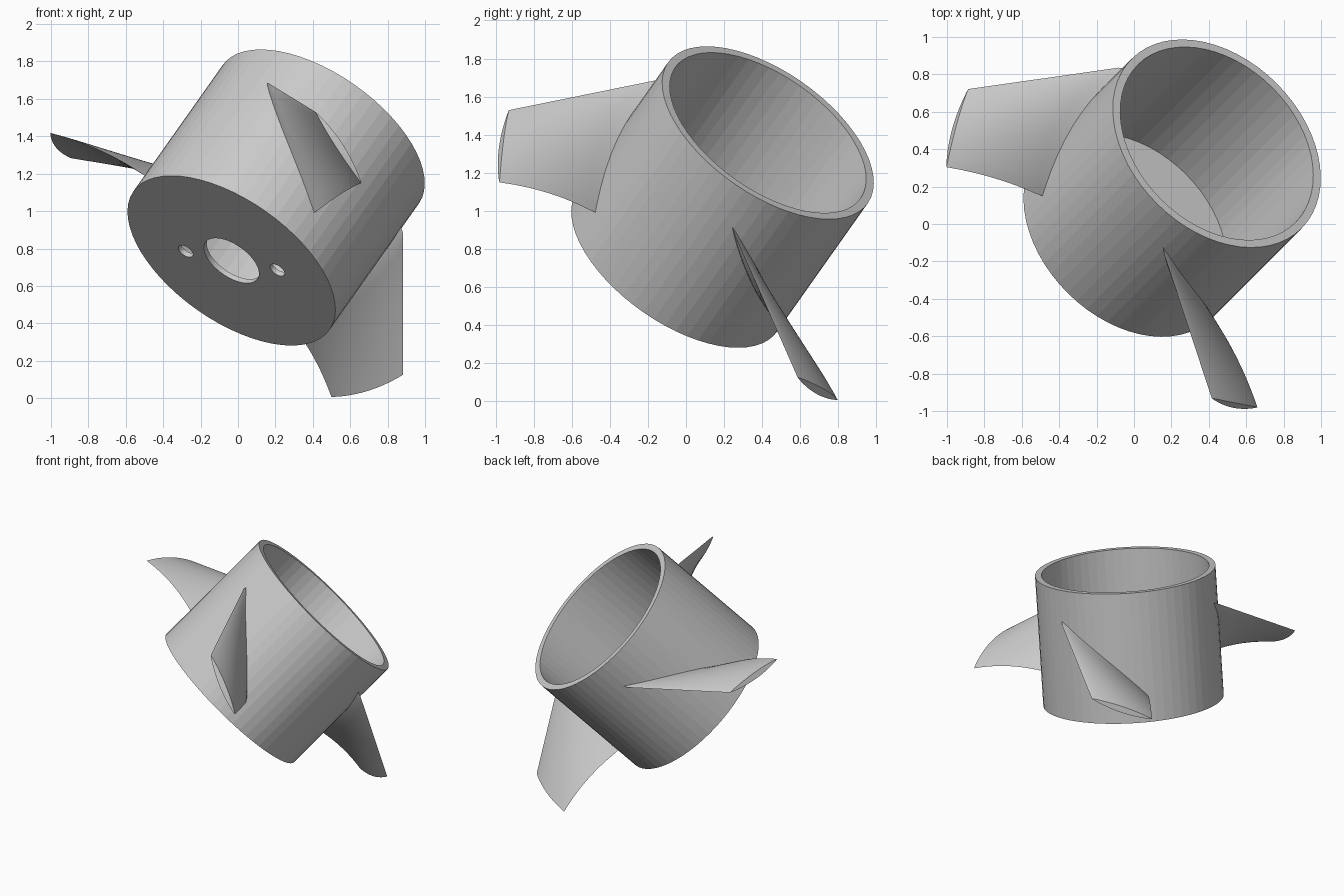
import bpy, bmesh
from math import sin, cos, pi, radians, hypot
from mathutils import Matrix, Vector

if "Cube" in bpy.data.objects:
    bpy.data.objects.remove(bpy.data.objects["Cube"])

# Tilted frame: local z runs along the hub axis, origin at the closed end
AXIS = Vector((0.5, 0.5, 0.70711))
U = Vector((0.70711, -0.70711, 0))
V = AXIS.cross(U)
FRAME = Matrix.Translation((-0.035, -0.047, 0.735)) @ Matrix((U, V, AXIS)).transposed().to_4x4()

R_OUT, R_IN, R_HOLE, HEIGHT, FLOOR = 0.642, 0.596, 0.17, 0.955, 0.03
SIDES = 60


def make_object(name, bm, angle):
    bmesh.ops.recalc_face_normals(bm, faces=bm.faces)
    mesh = bpy.data.meshes.new(name)
    bm.to_mesh(mesh)
    bm.free()
    obj = bpy.data.objects.new(name, mesh)
    bpy.context.collection.objects.link(obj)
    obj.matrix_world = FRAME
    if angle:
        bpy.ops.object.select_all(action='DESELECT')
        bpy.context.view_layer.objects.active = obj
        obj.select_set(True)
        bpy.ops.object.shade_smooth_by_angle(angle=radians(angle))
    return obj


# Hub: cup profile with a shaft hole, spun round the axis
bm = bmesh.new()
profile = [(R_HOLE, 0), (R_OUT, 0), (R_OUT, HEIGHT), (R_IN, HEIGHT), (R_IN, FLOOR), (R_HOLE, FLOOR)]
rings = [[bm.verts.new((r * cos(2 * pi * i / SIDES), r * sin(2 * pi * i / SIDES), z))
          for r, z in profile] for i in range(SIDES)]
n = len(profile)
for i in range(SIDES):
    a, b = rings[i], rings[(i + 1) % SIDES]
    for k in range(n):
        bm.faces.new((a[k], b[k], b[(k + 1) % n], a[(k + 1) % n]))
hub = make_object("hub", bm, 0)

# Two bolt holes through the floor
bm = bmesh.new()
for side in (1, -1):
    pos = Vector((0.296 * side, 0.071 * side, FLOOR / 2))
    bmesh.ops.create_cone(bm, cap_ends=True, segments=24, radius1=0.045, radius2=0.045,
                          depth=0.2, matrix=Matrix.Translation(pos))
cutter = make_object("bolt_hole_cutter", bm, 0)
cut = hub.modifiers.new("bolt_holes", 'BOOLEAN')
cut.operation = 'DIFFERENCE'
cut.solver = 'EXACT'
cut.object = cutter
bpy.context.view_layer.objects.active = hub
bpy.ops.object.modifier_apply(modifier=cut.name)
bpy.data.objects.remove(cutter)


# Blades: helical lens section at the root blended into a shorter one at the tip
def section(s, side, r, ang0, ang1, z0, z1, half):
    da, dz = radians(ang1 - ang0) * r, z1 - z0
    length = hypot(da, dz)
    h = side * half * sin(pi * s) ** 0.8 if 0 < s < 1 else 0
    ang = radians(ang0) + (da * s - dz / length * h) / r
    z = z0 + dz * s + da / length * h
    return Vector((r * cos(ang), r * sin(ang), z))


def blade_point(s, side, t):
    root = section(s, side, 0.642, -75, -15.7, 0.74, 0.186, 0.032)
    tip = section(s, side, 1.223, -39.5, -19.7, 0.345, 0.174, 0.022)
    p = root.lerp(tip, t)
    p.z += 0.12 * t * (1 - t) * s if t > 0 else 0
    return p


CHORD, SPAN = 20, 14
loop = [(i / CHORD, 1) for i in range(CHORD + 1)] + [(i / CHORD, -1) for i in range(CHORD - 1, 0, -1)]
for number in range(3):
    bm = bmesh.new()
    rows = []
    for j in range(SPAN + 1):
        t = j / SPAN
        row = []
        for s, side in loop:
            p = blade_point(s, side, t)
            if j == 0:  # sink the root into the wall
                p.x *= 0.96
                p.y *= 0.96
            row.append(bm.verts.new(p))
        rows.append(row)
    m = len(loop)
    for a, b in zip(rows, rows[1:]):
        for k in range(m):
            bm.faces.new((a[k], a[(k + 1) % m], b[(k + 1) % m], b[k]))
    for row in (rows[0], rows[-1]):
        for k in range(CHORD):
            quad = [row[k], row[k + 1], row[(m - k - 1) % m], row[(m - k) % m]]
            bm.faces.new(list(dict.fromkeys(quad)))
    bmesh.ops.rotate(bm, verts=bm.verts, matrix=Matrix.Rotation(number * 2 * pi / 3, 3, 'Z'))
    make_object(f"blade_{number + 1}", bm, 35)
